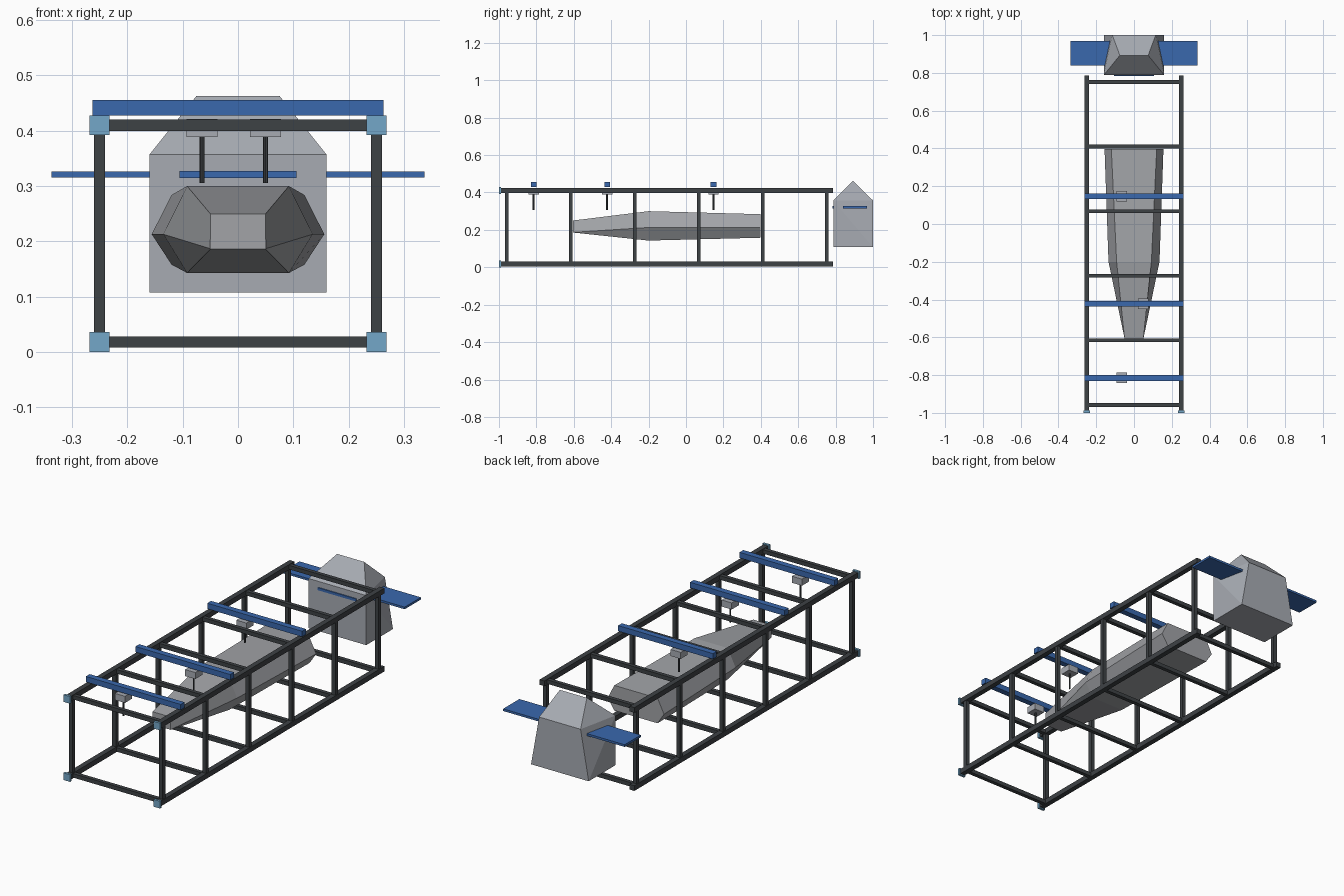
import bpy

cube = bpy.data.objects.get("Cube")
if cube:
    bpy.data.objects.remove(cube, do_unlink=True)


def material(name, rgb):
    mat = bpy.data.materials.new(name)
    mat.use_nodes = True
    color = (*rgb, 1.0)
    mat.diffuse_color = color
    mat.node_tree.nodes["Principled BSDF"].inputs["Base Color"].default_value = color
    return mat


DARK = material("dark frame", (0.048, 0.054, 0.06))
BLUE = material("blue", (0.042, 0.14, 0.42))
PALE_BLUE = material("pale blue", (0.175, 0.39, 0.58))
GREY = material("body grey", (0.36, 0.37, 0.39))
LIGHT_GREY = material("light grey", (0.39, 0.41, 0.45))


def mesh_object(name, verts, faces, mat):
    mesh = bpy.data.meshes.new(name)
    mesh.from_pydata(verts, [], faces)
    mesh.materials.append(mat)
    obj = bpy.data.objects.new(name, mesh)
    bpy.context.collection.objects.link(obj)
    return obj


def box(name, center, size, mat):
    corners = [(i, j, k) for i in (-0.5, 0.5) for j in (-0.5, 0.5) for k in (-0.5, 0.5)]
    verts = [[c + s * f for c, s, f in zip(center, size, corner)] for corner in corners]
    faces = [(0, 1, 3, 2), (4, 6, 7, 5), (0, 4, 5, 1), (2, 3, 7, 6), (0, 2, 6, 4), (1, 5, 7, 3)]
    return mesh_object(name, verts, faces, mat)


def loft(name, rings, mat):
    """Skin a list of equal-length rings and close both ends."""
    n = len(rings[0])
    verts = [v for ring in rings for v in ring]
    faces = [tuple(range(n))[::-1], tuple(range(len(verts) - n, len(verts)))]
    for r in range(len(rings) - 1):
        for i in range(n):
            a, b = r * n + i, r * n + (i + 1) % n
            faces.append((a, b, b + n, a + n))
    return mesh_object(name, verts, faces, mat)


# Frame: four long rails with end caps
LOW, HIGH, SIDE, BAR = 0.018, 0.41, 0.25, 0.02
for level, z in (("lower", LOW), ("upper", HIGH)):
    for side, x in (("right", -SIDE), ("left", SIDE)):
        box(f"{level}_{side}_rail", (x, -0.102, z), (0.026, 1.774, 0.026), DARK)
        box(f"{level}_{side}_rail_cap", (x, -0.994, z), (0.036, 0.012, 0.036), PALE_BLUE)

# Frame: evenly spaced hoops of posts and cross bars
for i in range(6):
    y = -0.958 + 0.342 * i
    for side, x in (("right", -SIDE), ("left", SIDE)):
        box(f"{side}_post_{i + 1}", (x, y, (LOW + HIGH) / 2), (BAR, BAR, HIGH - LOW), DARK)
    for level, z in (("lower", LOW), ("upper", HIGH)):
        box(f"{level}_cross_bar_{i + 1}", (0, y, z), (2 * SIDE, BAR, BAR), DARK)

# Top beams, each carrying a hanging sensor with a probe
for i, (y, x) in enumerate([(-0.815, -0.065), (-0.422, 0.05), (0.147, -0.065)], 1):
    box(f"top_beam_{i}", (0, y, 0.442), (0.526, 0.03, 0.028), BLUE)
    box(f"sensor_{i}", (x, y, 0.405), (0.056, 0.056, 0.033), LIGHT_GREY)
    bpy.ops.mesh.primitive_cylinder_add(vertices=8, radius=0.0045, depth=0.084,
                                        location=(x, y, 0.348))
    probe = bpy.context.object
    probe.name = f"probe_{i}"
    probe.data.materials.append(DARK)


# Faceted hull: hexagonal sections from nose to tail
def hull_section(y, half_flat, half_wide, bottom, middle, top):
    return [(-half_flat, y, bottom), (half_flat, y, bottom), (half_wide, y, middle),
            (half_flat, y, top), (-half_flat, y, top), (-half_wide, y, middle)]


loft("hull", [
    hull_section(-0.605, 0.05, 0.0502, 0.186, 0.187, 0.25),
    hull_section(-0.2, 0.092, 0.135, 0.143, 0.213, 0.3),
    hull_section(0.397, 0.12, 0.156, 0.158, 0.213, 0.284),
], GREY)

# Rear housing: block narrowing at the upper back, with a ridged roof
FRONT, BACK, RIDGE = 0.788, 1.0, 0.893
housing_verts = []
for s in (-1, 1):
    housing_verts += [(s * 0.16, FRONT, 0.108), (s * 0.16, BACK, 0.108), (s * 0.115, BACK, 0.357),
                      (s * 0.075, RIDGE, 0.463), (s * 0.16, FRONT, 0.357)]
side_faces = [(0, 4, 1), (1, 4, 2), (2, 4, 3)]
housing_faces = side_faces + [tuple(v + 5 for v in reversed(f)) for f in side_faces]
housing_faces += [(i, (i + 1) % 5, (i + 1) % 5 + 5, i + 5) for i in range(5)]
loft_block = mesh_object("rear_housing", housing_verts, housing_faces, LIGHT_GREY)

# Side fins and front strip on the housing
for side, s in (("right", -1), ("left", 1)):
    box(f"{side}_fin", (s * 0.231, 0.904, 0.321), (0.212, 0.128, 0.011), BLUE)
box("housing_strip", (0, FRONT - 0.002, 0.321), (0.212, 0.006, 0.013), BLUE)

# Consistent outward normals on the built meshes
import bmesh
for obj in bpy.context.scene.objects:
    if obj.name in ("hull", "rear_housing"):
        bm = bmesh.new()
        bm.from_mesh(obj.data)
        bmesh.ops.recalc_face_normals(bm, faces=bm.faces)
        bm.to_mesh(obj.data)
        bm.free()
